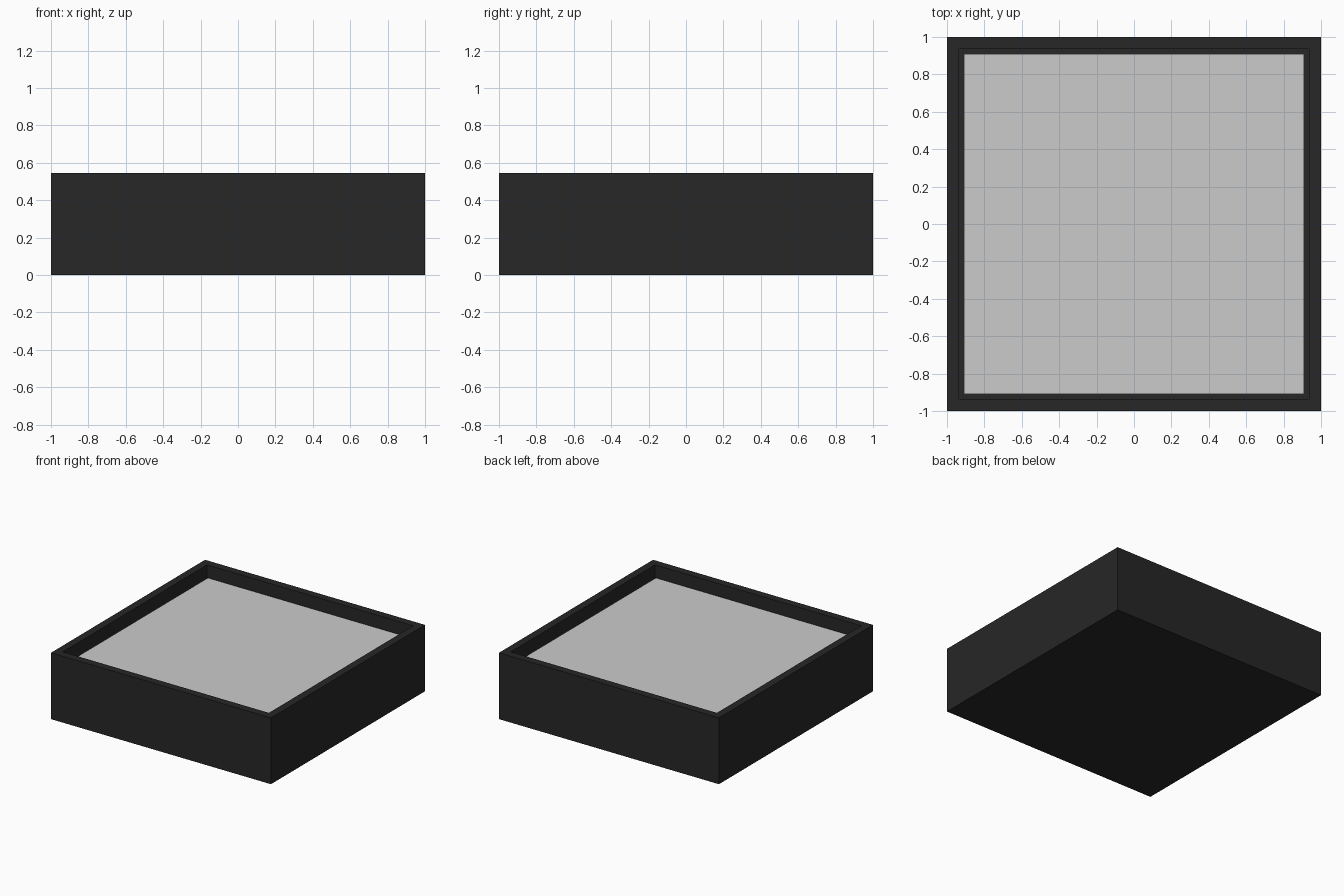
import bpy, bmesh
from mathutils import Matrix

if "Cube" in bpy.data.objects:
    bpy.data.objects.remove(bpy.data.objects["Cube"])

HEIGHT, INNER, PANEL_Z, FLOOR_Z = 0.545, 0.91, 0.455, 0.43


def box_mesh(half, z0, z1):
    bm = bmesh.new()
    size = Matrix.Diagonal((2 * half, 2 * half, z1 - z0, 1))
    bmesh.ops.create_cube(bm, size=1, matrix=Matrix.Translation((0, 0, (z0 + z1) / 2)) @ size)
    return bm


def add_object(name, bm, material=None):
    mesh = bpy.data.meshes.new(name)
    bm.to_mesh(mesh)
    bm.free()
    obj = bpy.data.objects.new(name, mesh)
    bpy.context.collection.objects.link(obj)
    if material:
        mesh.materials.append(material)
    return obj


black = bpy.data.materials.new("black")
black.diffuse_color = (0.02, 0.02, 0.02, 1)
black.use_nodes = True
black.node_tree.nodes["Principled BSDF"].inputs["Base Color"].default_value = black.diffuse_color

# Square tray: box with its top inset to a rim and sunk to a floor
bm = box_mesh(1, 0, HEIGHT)
bm.normal_update()
top = max(bm.faces, key=lambda f: f.calc_center_median().z)
bmesh.ops.inset_region(bm, faces=[top], thickness=1 - INNER)
sunk = bmesh.ops.extrude_discrete_faces(bm, faces=[top])["faces"][0]
for v in sunk.verts:
    v.co.z = FLOOR_Z
bmesh.ops.recalc_face_normals(bm, faces=bm.faces)
add_object("tray", bm, black)

# Grey panel lying in the recess
add_object("inset_panel", box_mesh(INNER, FLOOR_Z, PANEL_Z))
